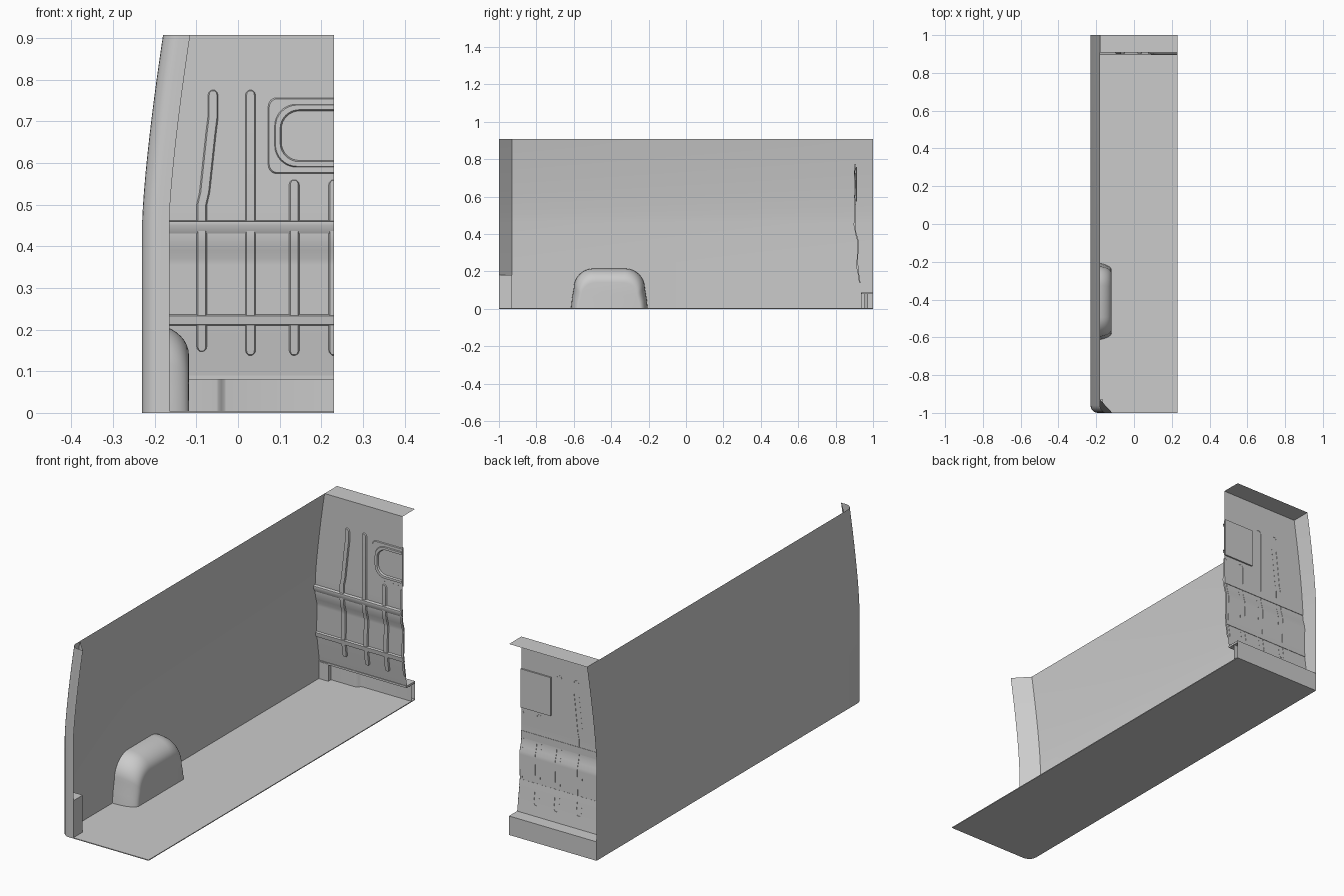
import bpy, math

if "Cube" in bpy.data.objects:
    bpy.data.objects.remove(bpy.data.objects["Cube"])

TOP, XL, XR = 0.907, -0.23, 0.23


def make(name, verts, faces, angle=35):
    me = bpy.data.meshes.new(name)
    me.from_pydata(verts, [], faces)
    me.validate()
    ob = bpy.data.objects.new(name, me)
    bpy.context.collection.objects.link(ob)
    bpy.ops.object.select_all(action='DESELECT')
    ob.select_set(True)
    bpy.context.view_layer.objects.active = ob
    bpy.ops.object.mode_set(mode='EDIT')
    bpy.ops.mesh.select_all(action='SELECT')
    bpy.ops.mesh.normals_make_consistent(inside=False)
    bpy.ops.object.mode_set(mode='OBJECT')
    bpy.ops.object.shade_smooth_by_angle(angle=math.radians(angle))
    return ob


def loft(name, rows, close=False, cap_last=False, cap_first=False):
    n = len(rows[0])
    verts = [p for r in rows for p in r]
    faces = []
    for i in range(len(rows) - 1):
        for j in range(n if close else n - 1):
            k = (j + 1) % n
            faces.append((i * n + j, i * n + k, (i + 1) * n + k, (i + 1) * n + j))
    if cap_last:
        faces.append(tuple(range((len(rows) - 1) * n, len(rows) * n)))
    if cap_first:
        faces.append(tuple(reversed(range(n))))
    return make(name, verts, faces)


def box(name, x0, x1, y0, y1, z0, z1):
    ring = lambda z: [(x0, y0, z), (x1, y0, z), (x1, y1, z), (x0, y1, z)]
    return loft(name, [ring(z0), ring(z1)], True, True, True)


def arc(cx, cy, r, a0, a1, n=6):
    return [(cx + r * math.cos(math.radians(a0 + (a1 - a0) * i / n)),
             cy + r * math.sin(math.radians(a0 + (a1 - a0) * i / n))) for i in range(n + 1)]


def lean(z):
    """Inward curve of the upper side wall."""
    return 0.05 * (max(0, z - 0.46) / (TOP - 0.46)) ** 1.35


# Bulkhead section as (z, y)
SECTION = [(0.09, 0.939), (0.21, 0.921), (0.235, 0.918), (0.355, 0.922), (0.37, 0.920),
           (0.39, 0.914), (0.41, 0.909), (0.43, 0.907), (TOP, 0.907)]


def wall_y(z):
    for (z0, y0), (z1, y1) in zip(SECTION, SECTION[1:]):
        if z <= z1:
            return y0 + (y1 - y0) * (z - z0) / (z1 - z0)
    return SECTION[-1][1]


# Floor with rounded outer corner
corner = arc(XL + 0.04, -0.96, 0.04, 180, 270)
plan = corner + [(XR, -1), (XR, 1), (XL, 1)]
loft("floor", [[(x, y, z) for x, y in plan] for z in (0, 0.004)], True, True, True)

# Side wall, wrapping into the triangular rear pillar
levels = [0, 0.25, 0.46] + [0.46 + (TOP - 0.46) * i / 12 for i in range(1, 13)]
plan = [(XL, 1)] + corner + [(-0.165, -1), (XL, -0.93)]
loft("side_wall_and_pillar", [[(x + lean(z), y, z) for x, y in plan] for z in levels])
box("pillar_base", XL + 0.04, -0.165, -0.9995, -0.93, 0, 0.18)
box("pillar_base_side", XL + 0.001, XL + 0.04, -0.96, -0.93, 0, 0.18)

# Wheel arch
rows = []
for i in range(11):
    t = math.pi / 2 * i / 10
    k = 1 - math.cos(t)
    hb, ht, h = 0.205 - 0.04 * k, 0.190 - 0.04 * k, 0.215 - 0.075 * k
    r = 0.105 - 0.03 * k
    cz, cy = h - r, ht - r
    half = [(hb, 0), ((hb + ht) / 2 + 0.002, cz / 2)] + arc(cy, cz, r, 0, 90, 10)
    x = XL + 0.012 + 0.1 * math.sin(t)
    outline = half + [(-a, b) for a, b in reversed(half)]
    row = [(x, -0.41 + a, b) for a, b in outline]
    if i == 0:
        rows.append([(XL, y, z) for _, y, z in row])
    rows.append(row)
loft("wheel_arch", rows, cap_last=True)

# Bulkhead sheet with top flange and lower step
zs = sorted({z for z, _ in SECTION} | set(levels[3:]))
path = [(1, 0), (1, 0.09)] + [(wall_y(z), z) for z in zs] + [(1, TOP)]
loft("bulkhead", [[(XL + lean(z), y, z), (XR, y, z)] for y, z in path])
box("step_lip", XL, XR, 0.937, 0.999, 0.08, 0.0895)
box("step_corner_block", XL, -0.18, 0.935, 0.999, 0, 0.085)

# Inner step riser with a soft jog
plan = [(XL, 0.955), (-0.052, 0.955), (-0.047, 0.957), (-0.040, 0.964),
        (-0.033, 0.971), (-0.028, 0.973), (XR, 0.973)]
loft("step_riser", [[(x, y, z) for x, y in plan] for z in (0, 0.082)])


# Horizontal rails
def rail(name, prof):
    loft(name, [[(x, y, z) for y, z in prof] for x in (XL, XR)], True, True, True)


rail("upper_rail", [(0.91, 0.43), (0.904, 0.431), (0.894, 0.451), (0.895, 0.459), (0.91, 0.463)])
rail("lower_rail", [(0.924, 0.209), (0.913, 0.212), (0.910, 0.233), (0.92, 0.237)])


# Pressed vertical ribs following the bulkhead section
def rib(name, path, w=0.026, d=0.007):
    zlo, zhi = path[0][1], path[-1][1]
    zs = {zlo, zhi} | {z for _, z in path} | {z for z, _ in SECTION if zlo < z < zhi}
    for a in (0.15, 0.5, 1.0):
        zs |= {zlo + a * w / 2, zhi - a * w / 2}
    rows = []
    for z in sorted(zs):
        for (xa, za), (xb, zb) in zip(path, path[1:]):
            if z <= zb + 1e-6:
                break
        x = xa + (xb - xa) * (z - za) / (zb - za)
        e = min(1, min(z - zlo, zhi - z) / (w / 2))
        s = w / 2 * max(0.3, math.sqrt(max(0, 1 - (1 - e) ** 2)))
        y = wall_y(z)
        top = y + 0.001 - (d if e > 0.1 else 0)
        rows.append([(min(XR, x + f * s), yy, z) for f, yy in
                     ((-1, y + 0.001), (-0.72, top), (0.72, top), (1, y + 0.001))])
    loft(name, rows)


rib("cranked_rib", [(-0.087, 0.147), (-0.087, 0.50), (-0.080, 0.53), (-0.065, 0.67), (-0.06, 0.71), (-0.06, 0.775)])
rib("tall_rib", [(0.03, 0.138), (0.03, 0.775)])
for i, x in enumerate((0.135, 0.23)):
    rib(f"short_rib_{i + 1}", [(x, 0.138), (x, 0.56)])

# Window surround, cut at the model's centre line
rows = []
for inset, r, dy in ((0, 0.02, 0.001), (0.003, 0.02, -0.004), (0.016, 0.052, -0.004),
                     (0.018, 0.052, -0.009), (0.029, 0.046, -0.009), (0.032, 0.044, -0.001)):
    x0, z0, z1 = 0.072 + inset, 0.574 + inset, 0.757 - inset
    pts = [(XR, z1)] + arc(x0 + r, z1 - r, r, 90, 180, 8) + arc(x0 + r, z0 + r, r, 180, 270, 8) + [(XR, z0)]
    rows.append([(x, 0.907 + dy, z) for x, z in pts])
loft("window_surround", rows, cap_last=True)
box("window_back_panel", 0.072, XR, 0.908, 0.915, 0.574, 0.757)
